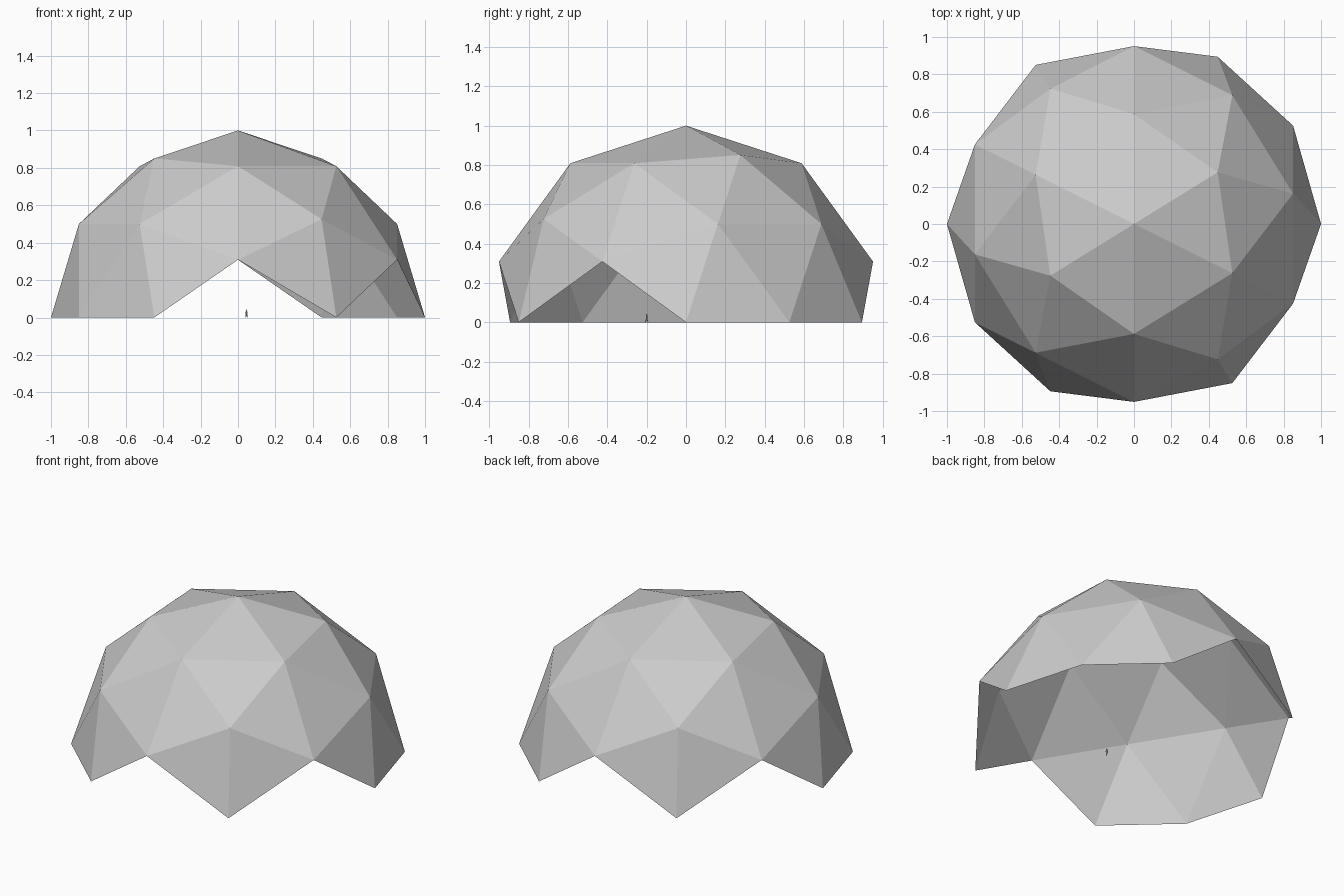
import bpy, bmesh, math
from mathutils import Matrix, Vector

cube = bpy.data.objects.get("Cube")
if cube:
    bpy.data.objects.remove(cube, do_unlink=True)


def make_material(name, value):
    mat = bpy.data.materials.new(name)
    mat.use_nodes = True
    colour = (value, value, value, 1)
    mat.diffuse_color = colour
    mat.node_tree.nodes["Principled BSDF"].inputs["Base Color"].default_value = colour
    return mat


def make_object(name, bm, mat):
    mesh = bpy.data.meshes.new(name)
    bm.to_mesh(mesh)
    bm.free()
    mesh.materials.append(mat)
    obj = bpy.data.objects.new(name, mesh)
    bpy.context.collection.objects.link(obj)
    return obj


grey = make_material("light grey", 0.6)

# Geodesic dome: an icosahedron standing on an edge, split once and rounded
phi = (1 + math.sqrt(5)) / 2
bm = bmesh.new()
for a in (-1, 1):
    for b in (-phi, phi):
        for co in ((0, a, b), (a, b, 0), (b, 0, a)):
            bm.verts.new(co)
bmesh.ops.convex_hull(bm, input=bm.verts[:])
bmesh.ops.subdivide_edges(bm, edges=bm.edges[:], cuts=1, use_grid_fill=True)
turn = Matrix.Rotation(-math.atan(phi), 3, 'Z')
for v in bm.verts:
    v.co = turn @ v.co.normalized()

# Keep the upper half; the missing triangles form the four arched openings
low = [v for v in bm.verts if v.co.z < -0.01]
bmesh.ops.delete(bm, geom=low, context='VERTS')
bmesh.ops.recalc_face_normals(bm, faces=bm.faces[:])
if sum(f.normal.dot(f.calc_center_median()) for f in bm.faces) < 0:
    bmesh.ops.reverse_faces(bm, faces=bm.faces[:])
make_object("dome_shell", bm, grey)


# Tiny standing figure inside, showing the scale
def limb(bm, start, end, r1, r2):
    start, end = Vector(start), Vector(end)
    axis = end - start
    place = Matrix.Translation((start + end) / 2) @ axis.to_track_quat('Z', 'Y').to_matrix().to_4x4()
    bmesh.ops.create_cone(bm, cap_ends=True, segments=6, radius1=r1, radius2=r2,
                          depth=axis.length, matrix=place)


bm = bmesh.new()
for side in (-1, 1):
    limb(bm, (side * 0.004, side * 0.008, 0), (side * 0.002, 0, 0.019), 0.002, 0.003)
    limb(bm, (side * 0.006, -side * 0.003, 0.018), (side * 0.004, 0, 0.033), 0.001, 0.0015)
limb(bm, (0, 0, 0.018), (0, 0, 0.034), 0.003, 0.004)
bmesh.ops.create_icosphere(bm, subdivisions=1, radius=0.004,
                           matrix=Matrix.Translation((0, 0, 0.039)))
figure = make_object("scale_figure", bm, grey)
figure.location = (0.045, -0.2, 0)
